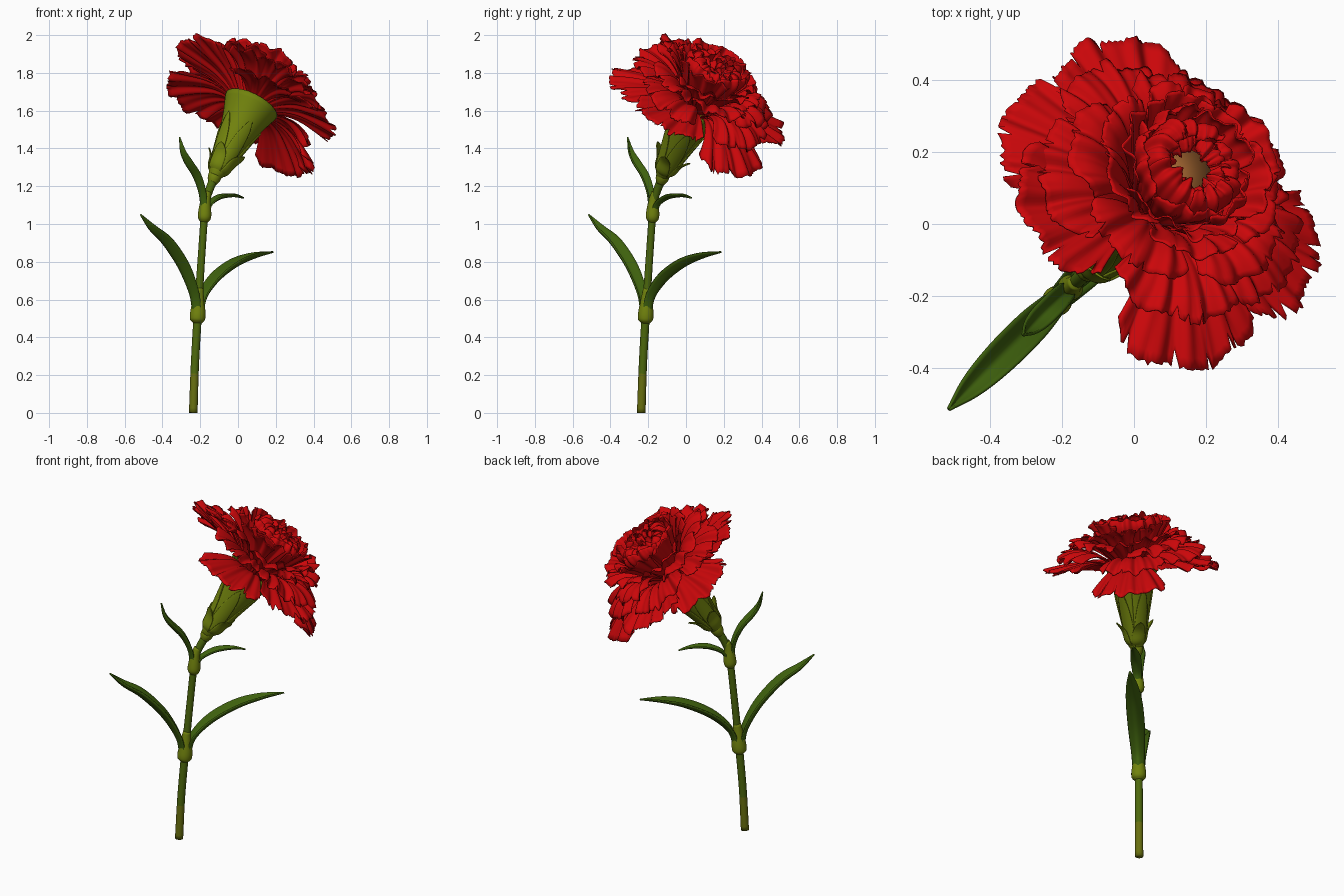
import bpy, math, random
from mathutils import Vector

if "Cube" in bpy.data.objects:
    bpy.data.objects.remove(bpy.data.objects["Cube"])

random.seed(7)
R2 = math.sqrt(0.5)
TILT = math.radians(36)
SIDE = Vector((R2, -R2, 0))                       # across the plane the plant leans in
AXIS = Vector((math.sin(TILT) * R2, math.sin(TILT) * R2, math.cos(TILT)))
UP = Vector((-math.cos(TILT) * R2, -math.cos(TILT) * R2, math.sin(TILT)))
RIM = Vector((0.07, 0.065, 1.63))                 # centre of the calyx rim


def material(name, rgb):
    m = bpy.data.materials.new(name)
    m.diffuse_color = (*rgb, 1)
    m.use_nodes = True
    m.node_tree.nodes["Principled BSDF"].inputs["Base Color"].default_value = m.diffuse_color
    return m


RED = material("petal red", (0.6, 0.002, 0.003))
OLIVE = material("calyx olive green", (0.165, 0.225, 0.004))
STEM = material("stem green", (0.075, 0.14, 0.004))
BASE = material("stem base olive", (0.14, 0.16, 0.005))
LEAF = material("leaf green", (0.048, 0.118, 0.004))
BROWN = material("centre brown", (0.36, 0.13, 0.03))


def curve(pts, t):
    """Catmull-Rom point at t (0..1) through tuples of any size."""
    n = len(pts) - 1
    f = min(max(t, 0), 1) * n
    i = min(int(f), n - 1)
    u = f - i
    p1, p2 = pts[i], pts[i + 1]
    p0 = pts[i - 1] if i else [2 * a - b for a, b in zip(p1, p2)]
    p3 = pts[i + 2] if i + 2 <= n else [2 * b - a for a, b in zip(p1, p2)]
    return [0.5 * (2 * b + (c - a) * u + (2 * a - 5 * b + 4 * c - d) * u * u
                   + (3 * b - a - 3 * c + d) * u ** 3) for a, b, c, d in zip(p0, p1, p2, p3)]


def make(name, verts, faces, mats, thick=0.0):
    me = bpy.data.meshes.new(name)
    me.from_pydata(verts, [], faces)
    for m in mats:
        me.materials.append(m)
    for p in me.polygons:
        p.use_smooth = True
    ob = bpy.data.objects.new(name, me)
    bpy.context.collection.objects.link(ob)
    if thick:
        s = ob.modifiers.new("thickness", "SOLIDIFY")
        s.thickness = thick
        s.offset = 0
    return ob


def grid_faces(rows, cols, start=0, wrap=False):
    c2 = cols if wrap else cols - 1
    return [(start + r * cols + c, start + r * cols + (c + 1) % cols,
             start + (r + 1) * cols + (c + 1) % cols, start + (r + 1) * cols + c)
            for r in range(rows - 1) for c in range(c2)]


def lean(pts, t):
    """Point, in-plane normal and extra value on a path of (x, z, value)."""
    x, z, w = curve(pts, t)
    a, b = curve(pts, t - 0.01), curve(pts, t + 0.01)
    tan = Vector((b[0] - a[0], b[0] - a[0], b[1] - a[1])).normalized()
    return Vector((x, x, z)), SIDE.cross(tan), w


def tube(name, pts, mats, rows=40, sides=20):
    verts = []
    for r in range(rows):
        p, n, w = lean(pts, r / (rows - 1))
        for c in range(sides):
            a = math.tau * c / sides
            verts.append(p + (SIDE * math.cos(a) + n * math.sin(a)) * w)
    faces = grid_faces(rows, sides, 0, True)
    faces += [tuple(range(sides))[::-1], tuple(range((rows - 1) * sides, rows * sides))]
    return make(name, verts, faces, mats)


def leaf(name, pts, direction, fold):
    rows, cols = 28, 9
    verts = []
    for r in range(rows):
        t = r / (rows - 1)
        p, n, w = lean(pts, t)
        for c in range(cols):
            v = c / (cols - 1) * 2 - 1
            up = n * direction * fold * w * (abs(v) ** 1.4 - 0.35)
            verts.append(p + SIDE * v * w + up)
    return make(name, verts, grid_faces(rows, cols), [LEAF], 0.008)


def whorl(name, mat, count, profile, width, ruffle=0.0, waves=4, turn=0.0, sway=0.0,
          jitter=0.0, pointed=False, rows=14, cols=45, thick=0.005, notch=0.03, spread=None):
    """Ring of petals; profile is (radius, height) about the flower axis.
    spread optionally lists (angle in degrees, lift of the tip) for each petal."""
    verts, faces = [], []
    for k in range(count):
        phi0 = math.tau * k / count + turn + random.uniform(-1, 1) * jitter
        ph, ph2, ph3 = (random.uniform(0, 6) for _ in range(3))
        lift, size = random.uniform(-1, 1) * jitter * 0.12, 1 - random.random() * jitter * 0.3
        if spread:
            phi0, lift = math.radians(spread[k][0]), spread[k][1]
        cuts = [random.random() * notch + (0.09 if notch and random.random() < 0.06 else 0)
                + notch * 0.8 * math.sin(c / cols * 17 + ph3) for c in range(cols)]
        start = len(verts)
        for r in range(rows):
            s = r / (rows - 1)
            for c in range(cols):
                a = c / (cols - 1) * 2 - 1
                if pointed:
                    t, ang = s, phi0 + a * width * (1 - s ** 2.2) ** 0.8
                else:
                    t = s * size * (1 - 0.16 * abs(a) ** 3 * (notch > 0) - cuts[c] * s ** 5)
                    ang = phi0 + a * width * (0.8 + 0.2 * s if notch else 1)
                rad, h = curve(profile, t)
                q0, q1 = curve(profile, max(t - 0.02, 0)), curve(profile, min(t + 0.02, 1))
                dr, dh = q1[0] - q0[0], q1[1] - q0[1]
                ln = math.hypot(dr, dh) or 1
                wave = ruffle * s ** 1.3 * (math.sin(a * math.pi * waves + ph)
                                            + 0.6 * math.sin(a * waves * 5.3 + ph2 + 3 * s))
                wave += 0.012 * a * s * (ruffle > 0)          # neighbours overlap
                rad += -dh / ln * wave
                h += dr / ln * wave + s * s * (lift + sway * math.cos(ang))
                verts.append(RIM + AXIS * h + (UP * math.cos(ang) + SIDE * math.sin(ang)) * rad)
        faces += grid_faces(rows, cols, start)
    return make(name, verts, faces, [mat], thick)


# Stem, with its lowest stretch in olive
stem = tube("stem", [(-0.237, 0, 0.023), (-0.228, 0.26, 0.022), (-0.213, 0.52, 0.022),
                     (-0.195, 0.80, 0.02), (-0.175, 1.07, 0.02), (-0.155, 1.17, 0.021),
                     (-0.112, 1.275, 0.026)], [STEM, BASE], rows=61)
for p in stem.data.polygons:
    p.material_index = 1 if p.center.z < 0.21 else 0

# Swollen nodes where the leaves join
tube("lower_node", [(-0.216, 0.475, 0.023), (-0.215, 0.49, 0.038), (-0.214, 0.51, 0.042),
                    (-0.212, 0.54, 0.040), (-0.21, 0.59, 0.032), (-0.205, 0.66, 0.021)], [OLIVE], rows=24)
tube("upper_node", [(-0.179, 1.01, 0.021), (-0.178, 1.025, 0.032), (-0.177, 1.045, 0.036),
                    (-0.175, 1.08, 0.033), (-0.172, 1.12, 0.027), (-0.162, 1.17, 0.02)], [OLIVE], rows=24)

# Leaves: (x, z, half width)
leaf("lower_leaf_left", [(-0.228, 0.53, 0.030), (-0.243, 0.63, 0.036), (-0.30, 0.77, 0.045),
                         (-0.385, 0.90, 0.044), (-0.46, 0.975, 0.030), (-0.515, 1.05, 0.003)], -1, 0.8)
leaf("lower_leaf_right", [(-0.197, 0.53, 0.030), (-0.175, 0.62, 0.036), (-0.105, 0.715, 0.045),
                          (-0.005, 0.79, 0.044), (0.09, 0.83, 0.030), (0.185, 0.852, 0.003)], 1, 0.8)
leaf("upper_leaf_left", [(-0.187, 1.07, 0.022), (-0.195, 1.16, 0.026), (-0.225, 1.25, 0.031),
                         (-0.268, 1.32, 0.030), (-0.295, 1.38, 0.020), (-0.308, 1.46, 0.002)], -1, 0.8)
leaf("upper_leaf_right", [(-0.165, 1.06, 0.020), (-0.145, 1.105, 0.024), (-0.10, 1.137, 0.028),
                          (-0.06, 1.148, 0.026), (-0.015, 1.149, 0.016), (0.03, 1.138, 0.002)], 1, 0.6)

# Calyx cup, its pointed lobes and the small bracts at its foot
cup = [(0.026, -0.47), (0.045, -0.43), (0.060, -0.35), (0.080, -0.25), (0.108, -0.12), (0.148, 0.0)]
whorl("calyx_cup", OLIVE, 1, cup, math.pi, rows=24, cols=49, notch=0, thick=0.006)
whorl("calyx_lobes", OLIVE, 5, [(r + 0.007, h) for r, h in cup[1:5]], 0.62,
      pointed=True, cols=13, thick=0.006, notch=0)
whorl("calyx_bracts", OLIVE, 4, [(0.032, -0.45), (0.058, -0.42), (0.074, -0.36), (0.108, -0.31)],
      0.75, turn=0.4, pointed=True, cols=13, thick=0.006, notch=0)
tube("calyx_foot", [(-0.135, 1.215, 0.023), (-0.129, 1.235, 0.033), (-0.122, 1.255, 0.036),
                    (-0.112, 1.275, 0.032)], [OLIVE], rows=10)

# Petal layers from the spread outer fans to the crinkled heart
whorl("outer_petals", RED, 6, [(0.06, -0.05), (0.14, 0.01), (0.25, 0.035), (0.37, 0.025), (0.50, 0.0)],
      0.54, 0.010, 4, rows=18, cols=61,
      spread=[(-27, 0.09), (-72, -0.03), (53, -0.05), (112, 0.0), (180, -0.11), (-121, 0.01)])
whorl("second_petals", RED, 5, [(0.06, -0.04), (0.14, 0.035), (0.24, 0.085), (0.34, 0.085), (0.42, 0.05)],
      0.56, 0.013, 4, math.radians(36), 0.05, 0.12, rows=16, cols=55)
whorl("third_petals", RED, 5, [(0.05, -0.03), (0.12, 0.05), (0.20, 0.12), (0.28, 0.15), (0.355, 0.135)],
      0.60, 0.014, 3, 0.1, 0.03, 0.2)
whorl("fourth_petals", RED, 6, [(0.05, -0.02), (0.12, 0.06), (0.18, 0.14), (0.235, 0.19), (0.285, 0.205)],
      0.56, 0.012, 2.5, 0.8, 0.01, 0.2)
whorl("fifth_petals", RED, 6, [(0.04, 0.0), (0.12, 0.08), (0.165, 0.16), (0.20, 0.22), (0.225, 0.25)],
      0.60, 0.010, 2.5, 0.1, 0.0, 0.2)
whorl("inner_petals", RED, 5, [(0.04, 0.0), (0.11, 0.09), (0.15, 0.18), (0.168, 0.235), (0.15, 0.275)],
      0.72, 0.009, 3, 0.5, 0.0, 0.15)
whorl("heart_petals", RED, 5, [(0.05, 0.02), (0.12, 0.12), (0.14, 0.20), (0.12, 0.26), (0.07, 0.255)],
      0.75, 0.009, 3, 0.0, 0.0, 0.15, rows=18)
whorl("heart_curls", RED, 5, [(0.04, 0.05), (0.09, 0.13), (0.11, 0.19), (0.09, 0.235), (0.042, 0.21)],
      0.75, 0.008, 3, 0.6, 0.0, 0.1, rows=18)

# Brown floor in the middle of the bloom
n = 24
make("flower_centre", [RIM + AXIS * 0.17 + (UP * math.cos(math.tau * i / n)
     + SIDE * math.sin(math.tau * i / n)) * 0.085 for i in range(n)], [tuple(range(n))], [BROWN], 0.006)
